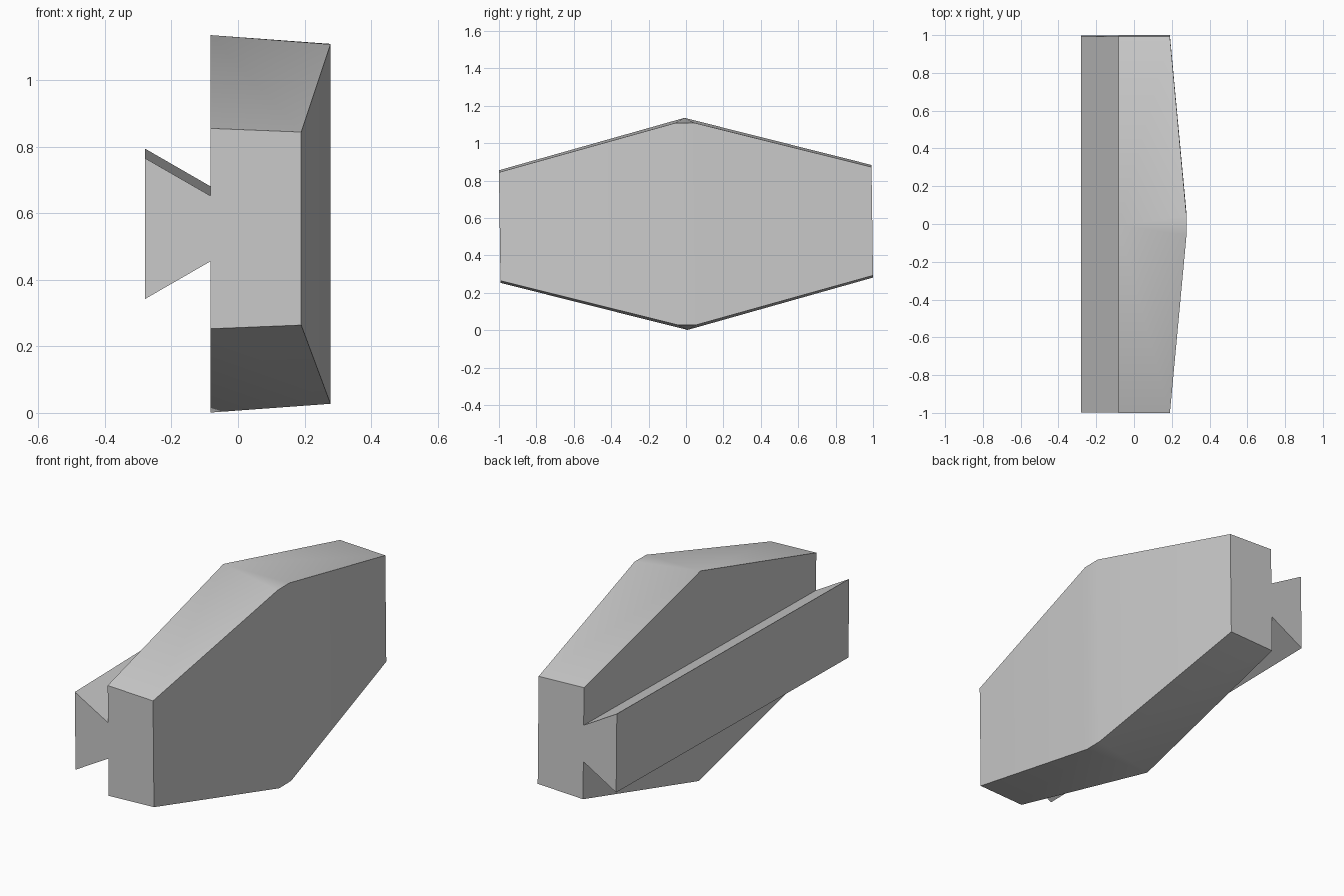
import bpy, bmesh
from mathutils import Matrix, Vector

cube = bpy.data.objects.get("Cube")
if cube:
    bpy.data.objects.remove(cube, do_unlink=True)

grey = bpy.data.materials.new("plain grey")
grey.use_nodes = True
colour = (0.6, 0.6, 0.6, 1)
grey.diffuse_color = colour
grey.node_tree.nodes["Principled BSDF"].inputs["Base Color"].default_value = colour

# The whole piece leans very slightly, back end up
CENTRE = Vector((0, 0, 0.568))
LEAN = Matrix.Translation(CENTRE) @ Matrix.Rotation(0.0143, 4, "X")


def convex_part(name, corners):
    """Solid hull of (x, y, z) corners mirrored in y and z."""
    bm = bmesh.new()
    points = {(x, sy * y, sz * z) for x, y, z in corners
              for sy in (1, -1) for sz in (1, -1)}
    for p in sorted(points):
        bm.verts.new(LEAN @ Vector(p))
    bmesh.ops.remove_doubles(bm, verts=bm.verts, dist=0.001)
    bmesh.ops.convex_hull(bm, input=bm.verts)
    bmesh.ops.dissolve_limit(bm, angle_limit=0.02, verts=bm.verts, edges=bm.edges)
    bmesh.ops.recalc_face_normals(bm, faces=bm.faces)
    mesh = bpy.data.meshes.new(name)
    bm.to_mesh(mesh)
    bm.free()
    mesh.materials.append(grey)
    obj = bpy.data.objects.new(name, mesh)
    bpy.context.collection.objects.link(obj)
    bpy.context.view_layer.objects.active = obj
    obj.select_set(True)
    bpy.ops.object.shade_smooth_by_angle(angle=0.52)
    obj.select_set(False)
    return obj


# Six-sided block with a peaked middle and a slightly bowed outer face
convex_part("main_block", [
    (-0.082, 0.996, 0.301), (0.19, 0.996, 0.29),
    (0.278, 0.05, 0.54), (-0.082, 0, 0.567),
])

# Flared rail along the inner face
convex_part("dovetail_rail", [
    (-0.082, 0.996, 0.098), (-0.28, 0.996, 0.212),
])
